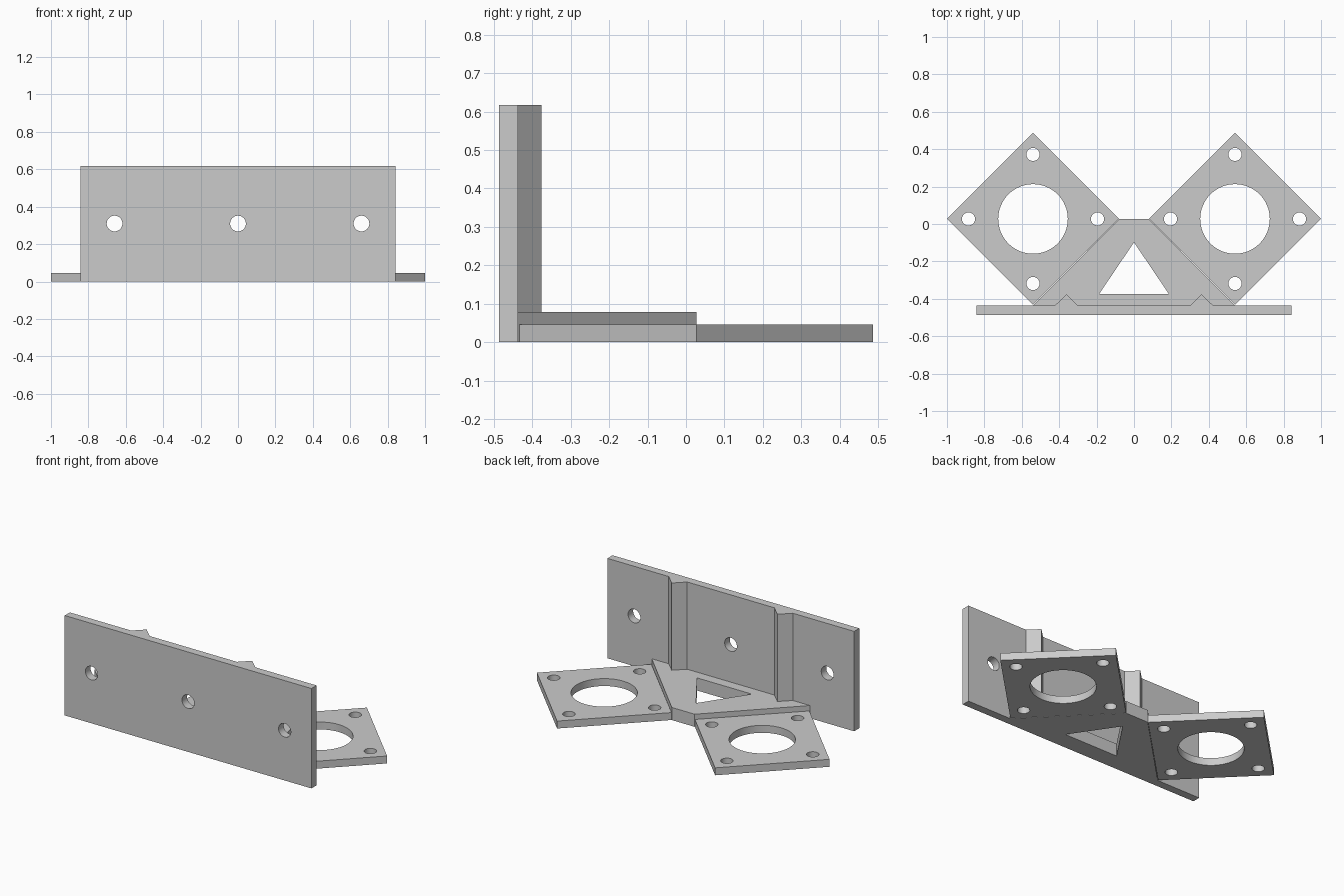
import bpy, bmesh
from math import cos, sin, pi, radians
from mathutils import Matrix

cube = bpy.data.objects.get("Cube")
if cube:
    bpy.data.objects.remove(cube, do_unlink=True)

grey = bpy.data.materials.new("plain_grey")
grey.use_nodes = True
COLOUR = (0.6, 0.6, 0.6, 1)
grey.diffuse_color = COLOUR
grey.node_tree.nodes["Principled BSDF"].inputs["Base Color"].default_value = COLOUR


def circle(cx, cy, r, n=48):
    return [(cx + r * cos(2 * pi * i / n), cy + r * sin(2 * pi * i / n)) for i in range(n)]


def slab(name, loops, low, high, placement=Matrix()):
    """Extrude an outline (first loop) with holes (other loops) from low to high."""
    curve = bpy.data.curves.new(name, "CURVE")
    curve.dimensions = "2D"
    curve.fill_mode = "BOTH"
    curve.extrude = (high - low) / 2
    for loop in loops:
        spline = curve.splines.new("POLY")
        spline.points.add(len(loop) - 1)
        for point, (x, y) in zip(spline.points, loop):
            point.co = (x, y, 0, 1)
        spline.use_cyclic_u = True
    temp = bpy.data.objects.new(name + "_profile", curve)
    bpy.context.collection.objects.link(temp)
    graph = bpy.context.evaluated_depsgraph_get()
    mesh = bpy.data.meshes.new_from_object(temp.evaluated_get(graph))
    bpy.data.objects.remove(temp, do_unlink=True)
    bpy.data.curves.remove(curve)

    # Weld the caps to the walls and put the slab in place
    bm = bmesh.new()
    bm.from_mesh(mesh)
    bmesh.ops.remove_doubles(bm, verts=bm.verts, dist=0.0001)
    bm.transform(placement @ Matrix.Translation((0, 0, (low + high) / 2)))
    bmesh.ops.recalc_face_normals(bm, faces=bm.faces)
    for face in bm.faces:
        face.smooth = True
        face.material_index = 0
    bm.to_mesh(mesh)
    bm.free()
    mesh.set_sharp_from_angle(angle=radians(30))
    mesh.name = name
    mesh.materials.clear()
    mesh.materials.append(grey)
    obj = bpy.data.objects.new(name, mesh)
    bpy.context.collection.objects.link(obj)
    return obj


WALL_Y, HEIGHT = -0.437, 0.617
MOUNT_X, MOUNT_Y, HALF = 0.54, 0.027, 0.46

# Upright wall plate with three screw holes
wall = [(-0.843, 0), (0.843, 0), (0.843, HEIGHT), (-0.843, HEIGHT)]
upright = Matrix.Translation((0, WALL_Y, 0)) @ Matrix.Rotation(pi / 2, 4, "X")
slab("wall_plate", [wall] + [circle(x, 0.31, 0.042) for x in (-0.66, 0, 0.66)],
     0, 0.05, upright)

# Raised centre web with a triangular window
web = [(-MOUNT_X, WALL_Y), (MOUNT_X, WALL_Y), (0.078, MOUNT_Y), (-0.078, MOUNT_Y)]
window = [(-0.187, -0.375), (0.187, -0.375), (0, -0.098)]
slab("centre_web", [web, window], 0, 0.078)

for side, s in (("left", 1), ("right", -1)):
    # Diamond mount with a large bore and four corner holes
    cx = s * MOUNT_X
    compass = [(1, 0), (0, 1), (-1, 0), (0, -1)]
    outline = [(cx + dx * HALF, MOUNT_Y + dy * HALF) for dx, dy in compass]
    holes = [circle(cx + dx * 0.345, MOUNT_Y + dy * 0.345, 0.035) for dx, dy in compass]
    bore = circle(cx, MOUNT_Y, 0.186, 64)
    slab(side + "_mount", [outline, bore] + holes, 0, 0.046)

    # Triangular stiffening rib up the back of the wall plate
    rib = [(s * 0.298, WALL_Y), (s * 0.424, WALL_Y), (s * 0.361, -0.376)]
    slab(side + "_rib", [rib], 0.06, HEIGHT)
